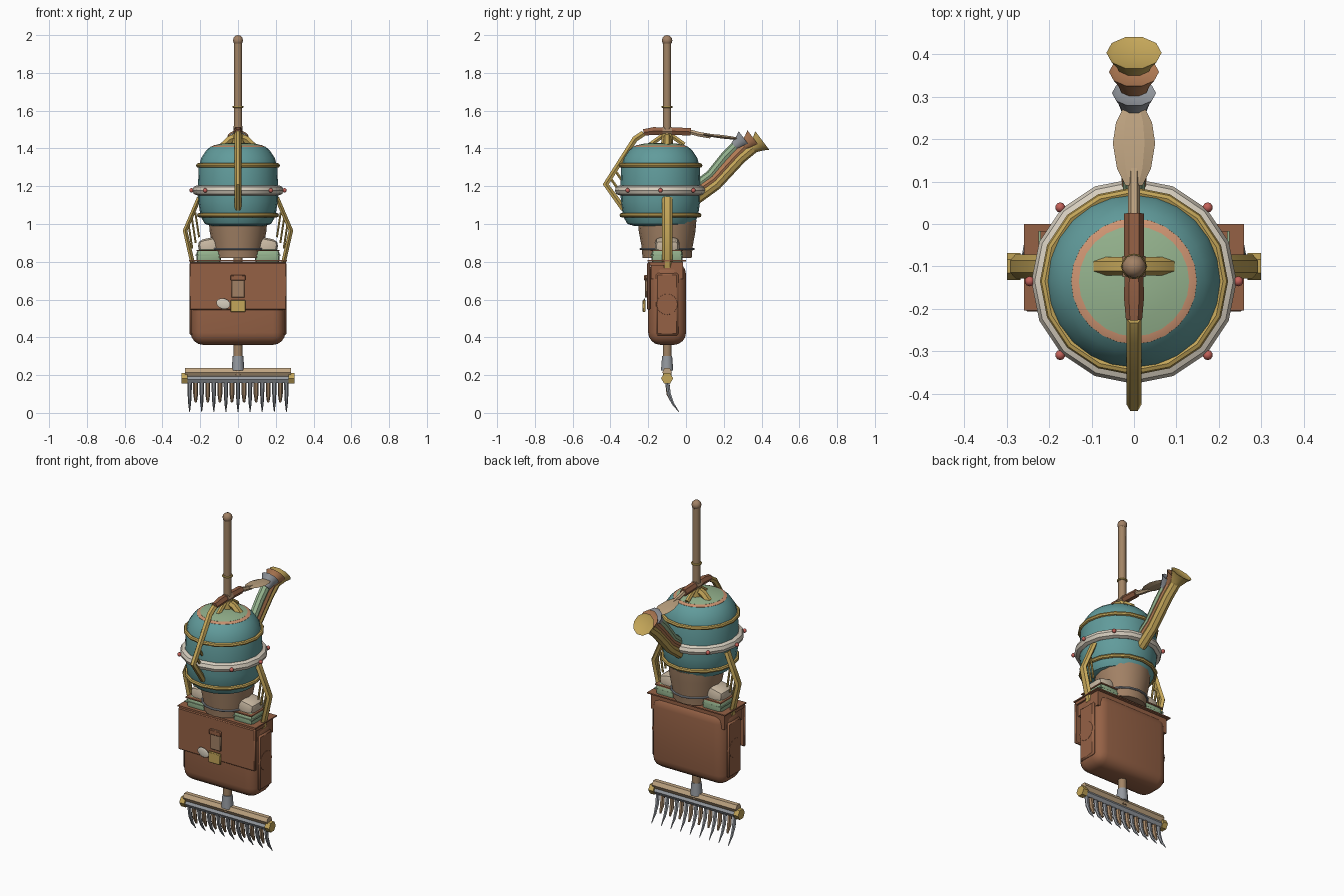
import bpy, math
from mathutils import Vector

if "Cube" in bpy.data.objects:
    bpy.data.objects.remove(bpy.data.objects["Cube"])

C = {'wood': (.36, .23, .13), 'tan': (.52, .37, .22), 'teal': (.12, .33, .33), 'green': (.30, .45, .27),
     'gold': (.55, .38, .10), 'leather': (.30, .12, .06), 'copper': (.45, .20, .09), 'cream': (.68, .62, .52),
     'coral': (.62, .30, .17), 'steel': (.30, .32, .35), 'red': (.55, .12, .10), 'pot': (.36, .22, .13),
     'page': (.58, .48, .36)}
M = {}
for k, c in C.items():
    M[k] = bpy.data.materials.new(k)
    M[k].diffuse_color = (*c, 1)


def finish(name, mat, angle=40):
    o = bpy.context.object
    o.name = name
    o.data.materials.clear()
    o.data.materials.append(M[mat])
    bpy.ops.object.shade_smooth_by_angle(angle=math.radians(angle))
    return o


def lathe(name, prof, mat, loc=(0, 0, 0), axis=(0, 0, 1), n=16):
    """Closed solid of revolution from (radius, height) points."""
    q = Vector((0, 0, 1)).rotation_difference(Vector(axis))
    v = [q @ Vector((r * math.cos(2 * math.pi * i / n), r * math.sin(2 * math.pi * i / n), z)) + Vector(loc)
         for r, z in prof for i in range(n)]
    f = [(a * n + i, a * n + (i + 1) % n, (a + 1) * n + (i + 1) % n, (a + 1) * n + i)
         for a in range(len(prof) - 1) for i in range(n)]
    f += [tuple(range(n))[::-1], tuple(range((len(prof) - 1) * n, len(prof) * n))]
    me = bpy.data.meshes.new(name)
    me.from_pydata(v, [], f)
    o = bpy.data.objects.new(name, me)
    bpy.context.collection.objects.link(o)
    bpy.ops.object.select_all(action='DESELECT')
    o.select_set(True)
    bpy.context.view_layer.objects.active = o
    return finish(name, mat)


def tube(name, pts, r, mat, res=1, taper=None):
    """Swept round bar along a polyline, with optional radius factors."""
    cu = bpy.data.curves.new(name, 'CURVE')
    cu.dimensions = '3D'
    cu.bevel_depth, cu.bevel_resolution, cu.use_fill_caps = r, res, True
    s = cu.splines.new('POLY')
    s.points.add(len(pts) - 1)
    for i, p in enumerate(pts):
        s.points[i].co = (*p, 1)
        s.points[i].radius = taper[i] if taper else 1
    o = bpy.data.objects.new(name, cu)
    bpy.context.collection.objects.link(o)
    bpy.ops.object.select_all(action='DESELECT')
    o.select_set(True)
    bpy.context.view_layer.objects.active = o
    bpy.ops.object.convert(target='MESH')
    return finish(name, mat)


def box(name, loc, dims, mat, bevel=0, seg=3, rot=(0, 0, 0)):
    bpy.ops.mesh.primitive_cube_add(size=1, location=loc, rotation=rot)
    o = bpy.context.object
    o.scale = dims
    bpy.ops.object.transform_apply(location=False, rotation=False, scale=True)
    if bevel:
        m = o.modifiers.new('bevel', 'BEVEL')
        m.width, m.segments = bevel, seg
        bpy.ops.object.modifier_apply(modifier='bevel')
    return finish(name, mat)


def ball(name, loc, r, mat, scale=(1, 1, 1)):
    bpy.ops.mesh.primitive_uv_sphere_add(segments=10, ring_count=6, radius=r, location=loc)
    bpy.context.object.scale = scale
    return finish(name, mat)


def ring(name, loc, R, r, mat, sz=1):
    bpy.ops.mesh.primitive_torus_add(major_radius=R, minor_radius=r, major_segments=16, minor_segments=8, location=loc)
    bpy.context.object.scale.z = sz
    return finish(name, mat)


Y, BY = -.1, -.135  # shaft axis and barrel axis

# long shaft
lathe('shaft', [(.024, .2), (.022, 1.96)], 'wood', (0, Y, 0), n=10)
ball('shaft_knob', (0, Y, 1.972), .028, 'pot')
ring('shaft_ring', (0, Y, 1.62), .024, .006, 'gold')

# rake head
tube('rake_beam', [(-.28, Y, .215), (.28, Y, .215)], .026, 'tan')
tube('rake_rod', [(-.28, Y, .178), (.28, Y, .178)], .022, 'steel')
lathe('rake_socket', [(.034, .225), (.028, .30)], 'steel', (0, Y, 0), n=10)
for s in (-1, 1):
    tube('rake_cap', [(s * .268, Y, .183), (s * .3, Y, .183)], .032, 'gold')
for i in range(9):
    x = (i - 4) * .064
    tube('rake_tine', [(x, Y, .17), (x, -.09, .1), (x, -.07, .05), (x, -.037, .005)], .012, 'steel',
         taper=[1, .9, .65, .15])
for i in range(8):
    x = (i - 3.5) * .064
    tube('short_tine', [(x, Y, .17), (x, -.092, .1), (x, -.075, .058)], .013, 'wood', taper=[1, 1, .5])

# satchel
box('bag', (0, Y, .58), (.5, .2, .44), 'leather', .065, 4)
box('bag_top', (0, Y, .755), (.49, .17, .09), 'leather')
box('flap', (0, -.197, .67), (.515, .018, .25), 'leather', .005, 1)
box('flap_top', (0, -.155, .79), (.51, .09, .018), 'leather')
for s in (-1, 1):
    box('side_panel', (s * .247, Y, .575), (.02, .12, .33), 'leather', .009, 1)
    lathe('side_oval', [(.06, 0), (.055, .008)], 'leather', (s * .25, Y, .575), (s, 0, 0)).scale = (1, 1, 1)
box('strap', (0, -.211, .67), (.07, .014, .12), 'pot', .004, 1)
box('strap_fold', (0, -.216, .715), (.08, .012, .03), 'leather', .004, 1)
box('buckle', (0, -.222, .566), (.08, .016, .065), 'gold', .004, 1)
ball('feather_tag', (-.078, -.22, .578), .04, 'cream', (1, .15, .7)).rotation_euler.y = .3

# stacked sheets and packets above the bag
for z, w, m in ((.805, .52, 'leather'), (.835, .45, 'green'), (.86, .44, 'leather')):
    box('divider', (0, Y - .002, z), (w, .205 if w > .5 else .17, .007), m)
for s in (-1, 1):
    box('green_packet', (s * .155, Y, .825), (.13, .165, .08), 'green', .02, 2)
    box('page_packet', (s * .15, Y, .87), (.115, .13, .11), 'page', .03, 2, (0, s * .2, 0))

# tapered neck pot
lathe('neck_pot', [(.13, .82), (.135, .88), (.15, .96), (.155, 1.02)], 'pot', (0, Y, 0))
ring('neck_ring', (0, Y, .868), .14, .006, 'steel')

# round barrel
lathe('barrel', [(.14, .99), (.175, 1.0), (.198, 1.04), (.21, 1.12), (.212, 1.2), (.208, 1.3), (.195, 1.35),
                 (.168, 1.39), (.148, 1.407)], 'teal', (0, BY, 0), n=24)
lathe('coral_stripe', [(.149, 1.40), (.148, 1.408), (.128, 1.416)], 'coral', (0, BY, 0), n=24)
lathe('lid', [(.13, 1.40), (.13, 1.416), (.09, 1.425), (.04, 1.43)], 'green', (0, BY, 0), n=24)
for z, R in ((1.31, .21), (1.047, .205)):
    ring('hoop', (0, BY, z), R, .012, 'gold')
ring('white_band', (0, BY, 1.178), .215, .027, 'cream')
for a in (0, 45, 135, 180, 225, 315):
    t = math.radians(a)
    ball('bead', (.246 * math.cos(t), BY + .246 * math.sin(t), 1.178), .012, 'red')

# lid boss and struts
lathe('lid_post', [(.034, 1.41), (.03, 1.48)], 'gold', (0, Y, 0), n=10)
for s in (-1, 1):
    tube('lid_strut', [(0, Y, 1.465), (s * .045, Y, 1.447), (s * .082, Y, 1.41)], .022, 'gold')
    tube('lid_brace', [(0, Y + s * .02, 1.47), (0, Y + s * .09, 1.42)], .014, 'gold')

# grip and scoop on top
tube('grip_front', [(0, -.225, 1.485), (0, -.17, 1.492), (0, -.12, 1.492)], .024, 'leather', taper=[.8, 1, .9])
tube('grip_collar', [(0, -.125, 1.49), (0, -.075, 1.49)], .027, 'pot')
tube('grip_back', [(0, -.08, 1.492), (0, .025, 1.488)], .023, 'leather')
tube('scoop_neck', [(0, .02, 1.488), (0, .07, 1.475), (0, .13, 1.465)], .014, 'tan')
o = tube('scoop_blade', [(0, -.1, 0), (0, -.06, 0), (0, 0, 0), (0, .05, 0), (0, .1, 0)], .05, 'tan', 1,
         [.4, .8, 1, .85, .35])
o.scale.z, o.location, o.rotation_euler.x = .22, (0, .19, 1.462), -.12

# front handle with slats
tube('front_handle', [(0, -.225, 1.48), (0, -.27, 1.45), (0, -.425, 1.21), (0, -.33, 1.08)], .018, 'gold')
for i in range(3):
    y, z = -.405 + i * .025, 1.25 + i * .04
    tube('front_slat', [(0, y, z), (0, y + .07, z - .1)], .008, 'gold')

# side handles with slats
for s in (-1, 1):
    o = tube('side_handle', [(s * .205, 0, 1.14), (s * .28, 0, .965), (s * .235, 0, .77)], .014, 'gold')
    o.scale.y, o.location.y = 2, Y
    for i in range(3):
        x, z = .262 - i * .018, 1.0 + i * .03
        tube('side_slat', [(s * x, Y, z), (s * (x - .02), Y, z - .13)], .006, 'gold')

# three stacked spouts with flared mouths
for n, m, mm, r, p, R in (('upper', 'green', 'steel', .026, [(.05, 1.2), (.13, 1.26), (.21, 1.36), (.28, 1.43)], .052),
                          ('middle', 'copper', 'copper', .028, [(.05, 1.17), (.15, 1.24), (.26, 1.36), (.33, 1.43)], .059),
                          ('lower', 'gold', 'gold', .03, [(.05, 1.13), (.16, 1.21), (.29, 1.35), (.375, 1.42)], .065)):
    tube(n + '_spout', [(0, y, z) for y, z in p], r, m, 2)
    y, z = p[-1]
    lathe(n + '_mouth', [(r, -.03), (R * .75, .012), (R, .036), (R * .8, .03)], mm, (0, y, z),
          (0, .8, .6), n=10)

for m in bpy.data.materials:
    if m.users and not m.is_grease_pencil:
        m.use_nodes = True
        m.node_tree.nodes["Principled BSDF"].inputs["Base Color"].default_value = m.diffuse_color
